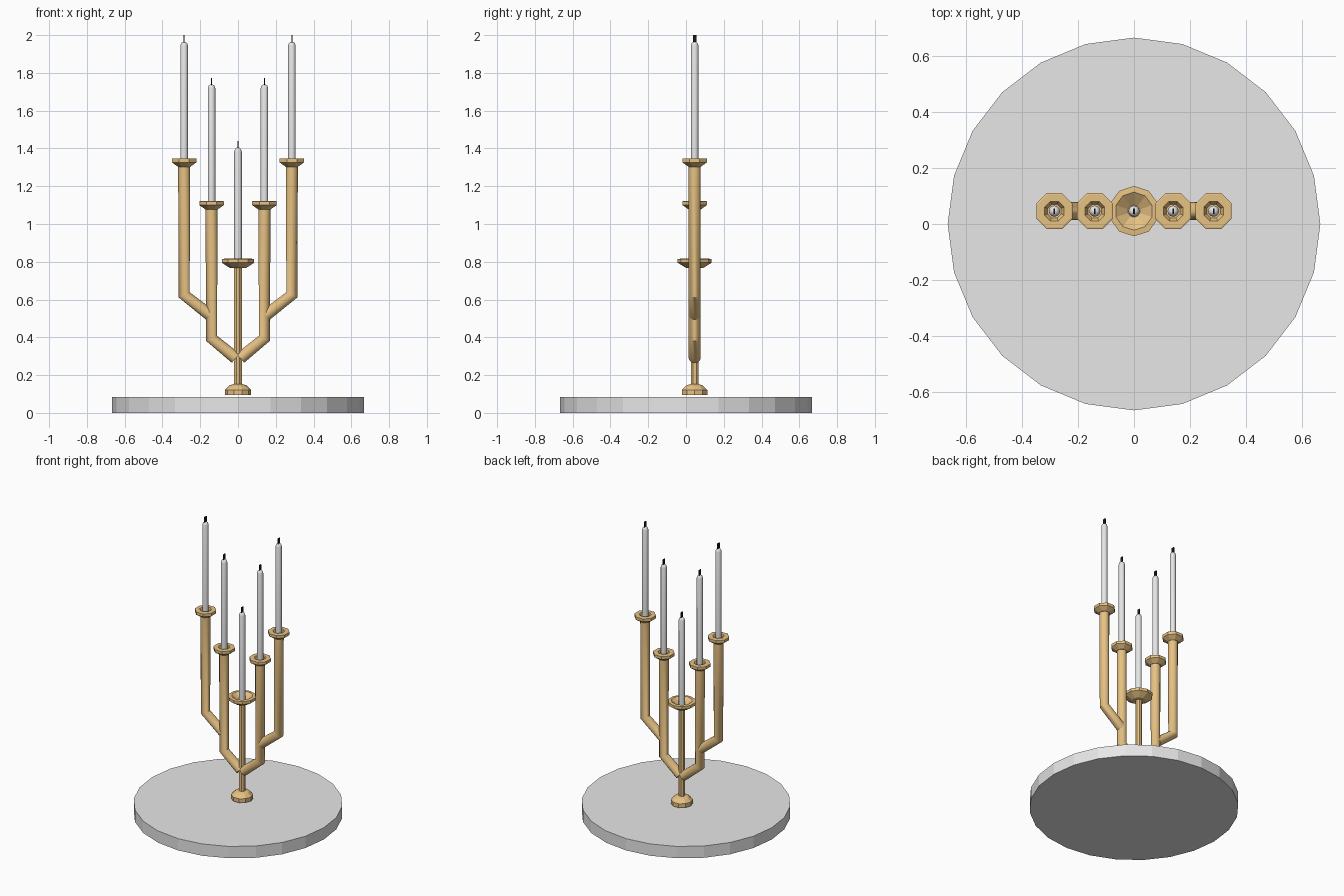
import bpy, bmesh
from math import sin, cos, pi, atan2
from mathutils import Vector

if "Cube" in bpy.data.objects:
    bpy.data.objects.remove(bpy.data.objects["Cube"], do_unlink=True)

CY = 0.046  # depth of the candelabra axis


def material(name, rgb):
    m = bpy.data.materials.new(name)
    m.use_nodes = True
    m.diffuse_color = (*rgb, 1)
    m.node_tree.nodes["Principled BSDF"].inputs["Base Color"].default_value = (*rgb, 1)
    return m


brass = material("brass", (0.8, 0.54, 0.23))
grey = material("pale grey", (0.8, 0.8, 0.8))
black = material("wick black", (0.01, 0.01, 0.01))


def skin(name, rings, mat, smooth=False):
    """Join rings of points into a closed tube with end caps."""
    bm = bmesh.new()
    loops = [[bm.verts.new(p) for p in ring] for ring in rings]
    n = len(loops[0])
    for a, b in zip(loops, loops[1:]):
        for i in range(n):
            j = (i + 1) % n
            bm.faces.new((a[i], a[j], b[j], b[i]))
    bm.faces.new(loops[0][::-1])
    bm.faces.new(loops[-1])
    bmesh.ops.recalc_face_normals(bm, faces=bm.faces)
    me = bpy.data.meshes.new(name)
    bm.to_mesh(me)
    bm.free()
    me.materials.append(mat)
    ob = bpy.data.objects.new(name, me)
    bpy.context.collection.objects.link(ob)
    if smooth:
        bpy.ops.object.select_all(action='DESELECT')
        ob.select_set(True)
        bpy.context.view_layer.objects.active = ob
        bpy.ops.object.shade_smooth_by_angle(angle=pi / 4)
    return ob


def lathe(name, profile, x, y, sides, mat, turn=0.0, smooth=False):
    """Spin (radius, height) pairs around a vertical axis."""
    angles = [2 * pi * (i + turn) / sides for i in range(sides)]
    rings = [[(x + r * cos(a), y + r * sin(a), z) for a in angles] for r, z in profile]
    return skin(name, rings, mat, smooth)


def arm(name, path, r, sides=12):
    """Round tube along a bent path in the x-z plane, mitred at the bend."""
    pts = [Vector(p) for p in path]
    rings = []
    for i, p in enumerate(pts):
        d_in = (p - pts[i - 1]).normalized() if i else (pts[1] - p).normalized()
        d_out = (pts[i + 1] - p).normalized() if i < len(pts) - 1 else d_in
        t = (d_in + d_out).normalized()
        side = Vector((-t.y, t.x))
        rings.append([(p.x + side.x * r * cos(a), CY + r * sin(a), p.y + side.y * r * cos(a))
                      for a in (2 * pi * k / sides for k in range(sides))])
    return skin(name, rings, brass, True)


def candle(name, x, bottom, top):
    lathe(name, [(0.02, bottom), (0.02, top - 0.02), (0.016, top - 0.007), (0.008, top)],
          x, CY, 12, grey, smooth=True)
    w, d = 0.003, 0.01
    ring = [(x - w, CY - d), (x + w, CY - d), (x + w, CY + d), (x - w, CY + d)]
    skin(name + "_wick", [[(*p, z) for p in ring] for z in (top - 0.01, top + 0.036)], black)


# Round base plate
lathe("base_plate", [(0.667, 0), (0.667, 0.083)], 0, 0, 24, grey)

# Central foot, stem and wide dish
lathe("foot", [(0.07, 0.094), (0.07, 0.122), (0.045, 0.146), (0.022, 0.152)], 0, CY, 10, brass)
lathe("stem", [(0.022, 0.14), (0.022, 0.775)], 0, CY, 8, brass, 0.5)
lathe("centre_dish", [(0.045, 0.767), (0.09, 0.795), (0.09, 0.815), (0.068, 0.817), (0.022, 0.785)],
      0, CY, 10, brass, 0.5)
candle("centre_candle", 0, 0.78, 1.404)

# Paired arms, cups and candles: cup height, candle top, bend and lower end
pairs = {
    "inner": (0.14, 1.122, 1.738, 0.395, (0.012, 0.29)),
    "outer": (0.285, 1.348, 1.964, 0.625, (0.148, 0.518)),
}
for level, (x, cup, top, bend, end) in pairs.items():
    for side, s in (("left", 1), ("right", -1)):
        name = side + "_" + level
        arm(name + "_arm", [(s * end[0], end[1]), (s * x, bend), (s * x, cup - 0.035)], 0.032)
        lathe(name + "_cup", [(0.035, cup - 0.045), (0.07, cup - 0.022), (0.07, cup - 0.002),
                              (0.064, cup), (0.038, cup), (0.026, cup - 0.02)],
              s * x, CY, 8, brass, 0.5)
        candle(name + "_candle", s * x, cup - 0.025, top)
